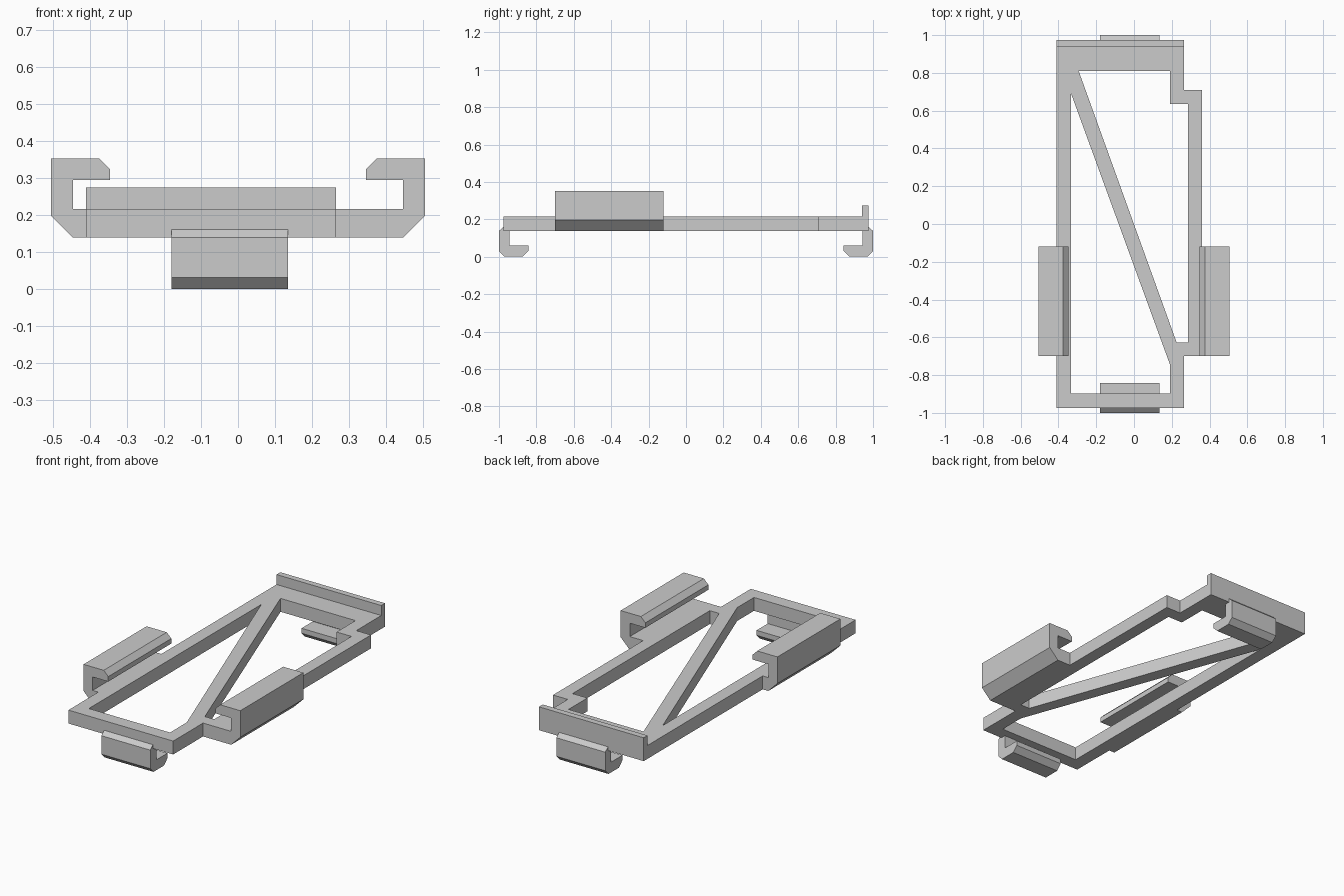
import bpy, bmesh
from mathutils import Matrix

if "Cube" in bpy.data.objects:
    bpy.data.objects.remove(bpy.data.objects["Cube"])

# Local-to-world axes for the extrusions
FLAT = Matrix.Identity(3)                                # profile in XY, along Z
ALONG_Y = Matrix(((1, 0, 0), (0, 0, -1), (0, 1, 0)))     # profile in XZ, along -Y
ALONG_X = Matrix(((0, 0, 1), (1, 0, 0), (0, 1, 0)))      # profile in YZ, along X


def prism(name, loops, lo, hi, axes=FLAT):
    """Extrude closed outlines (first outer, rest holes) from lo to hi."""
    curve = bpy.data.curves.new(name + "_profile", 'CURVE')
    curve.dimensions = '2D'
    curve.fill_mode = 'BOTH'
    curve.extrude = (hi - lo) / 2
    for pts in loops:
        s = curve.splines.new('POLY')
        s.points.add(len(pts) - 1)
        for p, (u, v) in zip(s.points, pts):
            p.co = (u, v, 0, 1)
        s.use_cyclic_u = True
    tmp = bpy.data.objects.new(name + "_tmp", curve)
    bpy.context.collection.objects.link(tmp)
    bpy.context.view_layer.update()
    mesh = bpy.data.meshes.new_from_object(
        tmp.evaluated_get(bpy.context.evaluated_depsgraph_get()))
    bpy.data.objects.remove(tmp)
    bm = bmesh.new()
    bm.from_mesh(mesh)
    bmesh.ops.translate(bm, verts=bm.verts, vec=(0, 0, (lo + hi) / 2))
    bmesh.ops.transform(bm, matrix=axes.to_4x4(), verts=bm.verts)
    bmesh.ops.remove_doubles(bm, verts=bm.verts, dist=1e-4)
    bmesh.ops.recalc_face_normals(bm, faces=bm.faces)
    for f in bm.faces:
        f.smooth = False
    bm.to_mesh(mesh)
    bm.free()
    mesh.name = name
    ob = bpy.data.objects.new(name, mesh)
    bpy.context.collection.objects.link(ob)
    return ob


# Flat frame with two openings separated by the diagonal brace
outline = [(-.41, -.975), (.265, -.975), (.265, -.70), (.36, -.70), (.36, .71),
           (.265, .71), (.265, .975), (-.41, .975)]
left_hole = [(-.333, -.897), (.19, -.897), (.19, -.743), (-.333, .69)]
right_hole = [(-.293, .81), (.19, .81), (.19, .636), (.286, .636),
              (.286, -.628), (.226, -.628)]
prism("frame", [outline, left_hole, right_hole], .138, .216)

# Raised lip along the back edge
prism("back_lip", [[(.94, .216), (.975, .216), (.975, .274), (.94, .274)]],
      -.41, .265, ALONG_X)

# Upward side hooks
for name, sign, inner in (("right_hook", 1, .36), ("left_hook", -1, .41)):
    hook = [(inner, .138), (.446, .138), (.505, .197), (.505, .352), (.375, .352),
            (.346, .323), (.346, .294), (.446, .294), (.446, .216), (inner, .216)]
    prism(name, [[(sign * x, z) for x, z in hook]], .12, .70, ALONG_Y)

# Downward end clips
clip = [(.975, .16), (1, .138), (1, .03), (.97, 0), (.873, 0), (.842, .031),
        (.842, .06), (.945, .06), (.945, .138), (.975, .138)]
for name, sign in (("back_clip", 1), ("front_clip", -1)):
    prism(name, [[(sign * y, z) for y, z in clip]], -.18, .135, ALONG_X)
